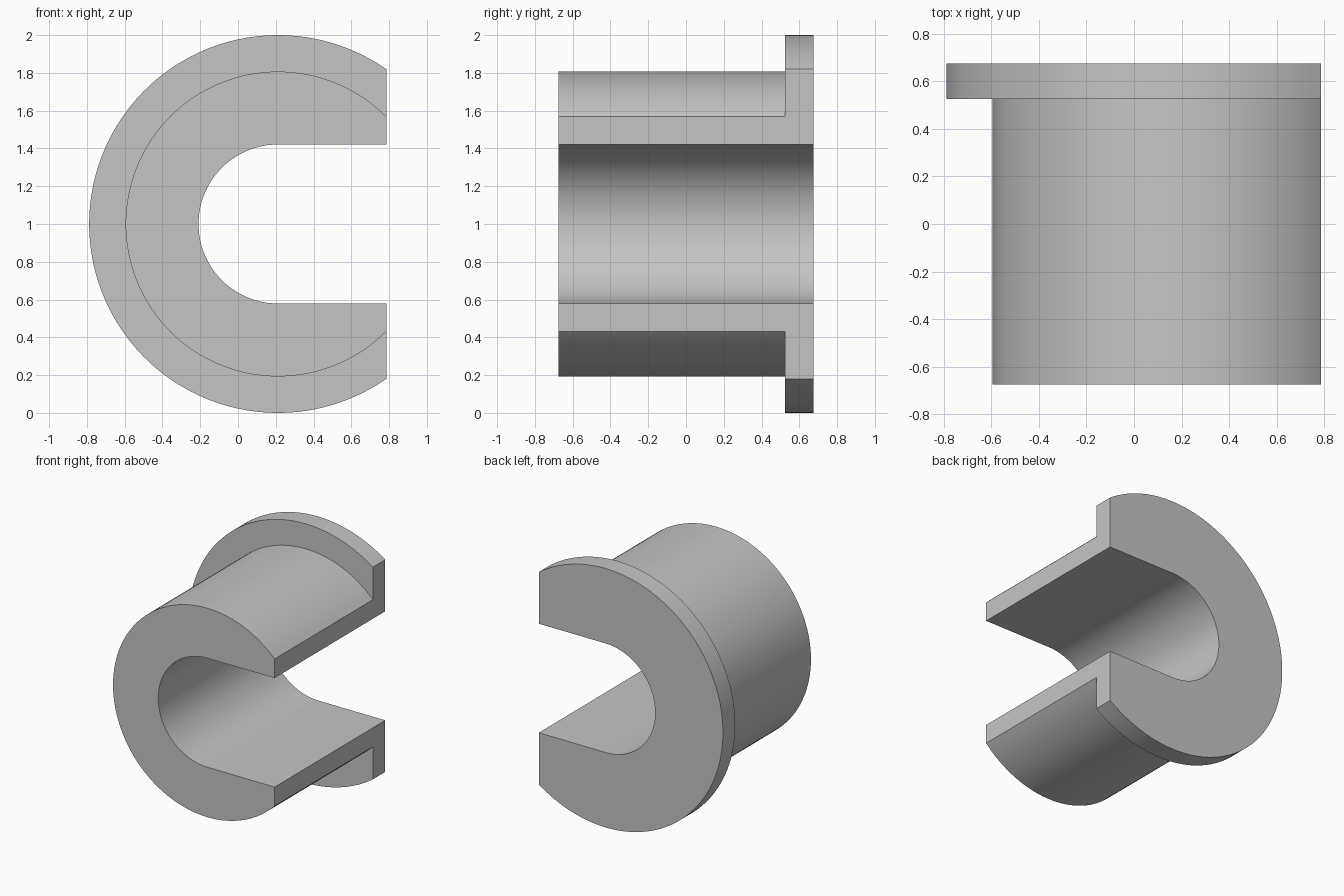
import bpy, bmesh
from math import acos, cos, sin, pi, radians

cube = bpy.data.objects.get("Cube")
if cube:
    bpy.data.objects.remove(cube)

CX, CZ = 0.212, 1.0          # bushing axis
FLAT = 0.785                 # plane of the open side
SLEEVE, FLANGE, BORE = 0.807, 1.0, 0.421
FRONT, STEP, BACK = -0.675, 0.525, 0.675


def arc(radius, start, steps):
    """Arc running round the -x side, from angle start to its mirror below."""
    span = 2 * (pi - start)
    return [(CX + radius * cos(start + span * i / steps),
             CZ + radius * sin(start + span * i / steps)) for i in range(steps + 1)]


def outer(radius):
    return arc(radius, acos((FLAT - CX) / radius), 96)


# U-shaped bore, opening out to the flat side
bore = [(FLAT, CZ + BORE)] + arc(BORE, pi / 2, 64) + [(FLAT, CZ - BORE)]
sleeve_ends = outer(SLEEVE)[0], outer(SLEEVE)[-1]


def section(radius):
    return outer(radius) + [sleeve_ends[1]] + bore[::-1] + [sleeve_ends[0]]


# Loft the C section along y, stepping out to the flange
bm = bmesh.new()
loops = [[bm.verts.new((x, y, z)) for x, z in section(r)]
         for y, r in ((FRONT, SLEEVE), (STEP, SLEEVE), (STEP, FLANGE), (BACK, FLANGE))]
for a, b in zip(loops, loops[1:]):
    for i in range(len(a)):
        j = (i + 1) % len(a)
        bm.faces.new((a[i], a[j], b[j], b[i]))
bm.faces.new(loops[0])
bm.faces.new(loops[-1])
bmesh.ops.remove_doubles(bm, verts=bm.verts, dist=0.0001)
bmesh.ops.recalc_face_normals(bm, faces=bm.faces)

mesh = bpy.data.meshes.new("slotted_flanged_bushing")
bm.to_mesh(mesh)
bm.free()
bushing = bpy.data.objects.new("slotted_flanged_bushing", mesh)
bpy.context.collection.objects.link(bushing)

# Plain grey
grey = bpy.data.materials.new("grey")
grey.use_nodes = True
grey.diffuse_color = (0.56, 0.56, 0.56, 1)
grey.node_tree.nodes["Principled BSDF"].inputs["Base Color"].default_value = grey.diffuse_color
mesh.materials.append(grey)

# Smooth curves, sharp edges
bpy.ops.object.select_all(action="DESELECT")
bushing.select_set(True)
bpy.context.view_layer.objects.active = bushing
bpy.ops.object.shade_smooth_by_angle(angle=radians(30))
